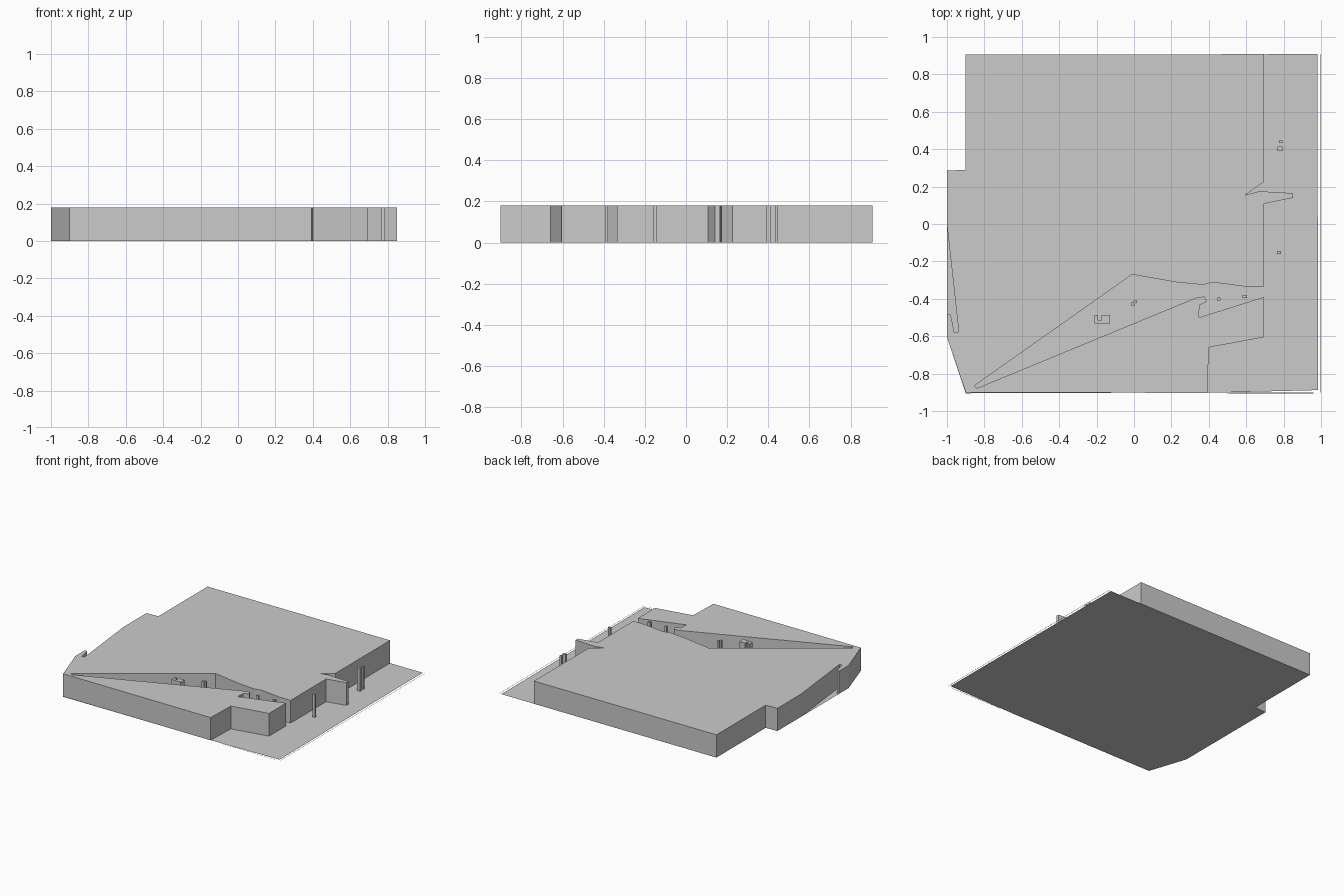
import bpy, bmesh

HEIGHT = 0.18


def slab(name, outline, height=0.0):
    """Flat polygon, or a prism standing on z = 0 when height is given."""
    bm = bmesh.new()
    face = bm.faces.new([bm.verts.new((x, y, 0)) for x, y in outline])
    if height:
        new = bmesh.ops.extrude_face_region(bm, geom=[face], use_keep_orig=True)
        tops = [v for v in new["geom"] if isinstance(v, bmesh.types.BMVert)]
        bmesh.ops.translate(bm, verts=tops, vec=(0, 0, height))
        bmesh.ops.recalc_face_normals(bm, faces=bm.faces)
    elif face.normal.z < 0:
        face.normal_flip()
    bmesh.ops.triangulate(bm, faces=[f for f in bm.faces if len(f.verts) > 4])
    mesh = bpy.data.meshes.new(name)
    bm.to_mesh(mesh)
    bm.free()
    obj = bpy.data.objects.new(name, mesh)
    bpy.context.collection.objects.link(obj)
    return obj


def rect(x0, y0, x1, y1):
    return [(x0, y0), (x1, y0), (x1, y1), (x0, y1)]


# Flat water sheet under everything
slab("water_sheet", [
    (-0.9, 0.905), (0.98, 0.908), (0.985, -0.888), (0.5, -0.9), (-0.9, -0.905),
    (-1, -0.605), (-1, 0.285), (-0.9, 0.29)])
# Hairline edge strips beside the sheet
slab("water_edge_right", rect(0.997, -0.9, 1.0, 0.908))
slab("water_edge_front", rect(0.5, -0.905, 0.96, -0.902))

# Raised land with the spit, the diagonal channel and the left inlet
slab("land", [
    (-0.9, 0.905), (0.695, 0.908),
    (0.695, 0.225), (0.595, 0.155), (0.67, 0.175), (0.85, 0.165),
    (0.85, 0.14), (0.695, 0.108),
    (0.695, -0.335), (0.6, -0.335), (0.42, -0.312), (0.37, -0.325),
    (0.23, -0.312), (-0.01, -0.27),
    (-0.855, -0.866), (-0.84, -0.878), (0.33, -0.395), (0.375, -0.387),
    (0.39, -0.415), (0.35, -0.435), (0.347, -0.5),
    (0.695, -0.39), (0.695, -0.605), (0.4, -0.66), (0.392, -0.903),
    (-0.9, -0.9), (-1, -0.605),
    (-1, -0.485), (-0.98, -0.485), (-0.96, -0.582), (-0.937, -0.578),
    (-1, -0.005), (-1, 0.285), (-0.9, 0.29)], HEIGHT)

# Small square islets
islets = [(0.785, 0.44, 0.009), (0.78, 0.402, 0.014), (0.775, -0.152, 0.01),
          (0.453, -0.4, 0.01), (0.592, -0.388, 0.011)]
for i, (x, y, r) in enumerate(islets):
    slab(f"islet_{i}", rect(x - r, y - r * 0.8, x + r, y + r * 0.8), HEIGHT)

# Notched islets in the channel
slab("notched_islet", [
    (-0.21, -0.533), (-0.128, -0.533), (-0.128, -0.487), (-0.175, -0.487),
    (-0.175, -0.513), (-0.193, -0.513), (-0.193, -0.487), (-0.21, -0.487)], HEIGHT)
slab("stepped_islet", [
    (-0.015, -0.435), (0.005, -0.435), (0.005, -0.423), (0.015, -0.423),
    (0.015, -0.41), (-0.003, -0.41), (-0.003, -0.42), (-0.015, -0.42)], HEIGHT)
